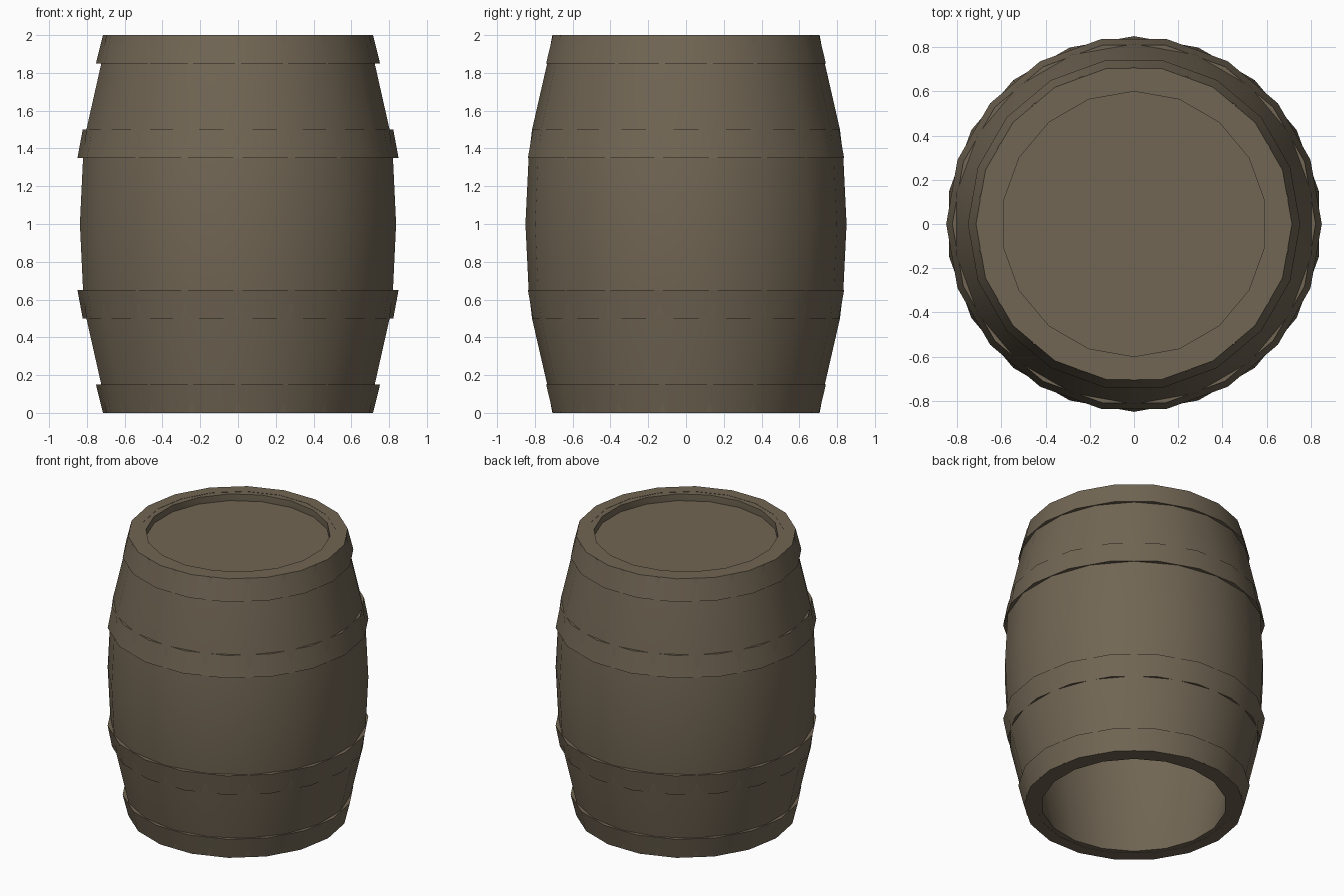
import bpy, math

if "Cube" in bpy.data.objects:
    bpy.data.objects.remove(bpy.data.objects["Cube"])

SIDES = 18

wood = bpy.data.materials.new("weathered_wood")
wood.diffuse_color = (0.165, 0.132, 0.088, 1)
wood.use_nodes = True
wood.node_tree.nodes["Principled BSDF"].inputs["Base Color"].default_value = wood.diffuse_color


def lathe(name, profile, offset=0.0, closed=True, cap=False):
    """Spin a (radius, z) profile around the z axis."""
    verts, faces = [], []
    n = len(profile)
    for i in range(SIDES):
        a = 2 * math.pi * i / SIDES + math.radians(offset)
        verts += [(r * math.cos(a), r * math.sin(a), z) for r, z in profile]
    for i in range(SIDES):
        j = (i + 1) % SIDES
        for k in range(n if closed else n - 1):
            m = (k + 1) % n
            faces.append((i * n + k, j * n + k, j * n + m, i * n + m))
    if cap:  # close both ends of an open profile
        faces.append([i * n for i in reversed(range(SIDES))])
        faces.append([i * n + n - 1 for i in range(SIDES)])
    me = bpy.data.meshes.new(name)
    me.from_pydata(verts, [], faces)
    me.materials.append(wood)
    ob = bpy.data.objects.new(name, me)
    bpy.context.collection.objects.link(ob)
    bpy.ops.object.select_all(action='DESELECT')
    ob.select_set(True)
    bpy.context.view_layer.objects.active = ob
    bpy.ops.object.shade_smooth_by_angle(angle=math.radians(30))
    return ob


# bulging hollow body, open underneath
half = [(0.708, 0.002), (0.735, 0.15), (0.815, 0.5), (0.833, 0.65)]
outer = half + [(0.85, 1.0)] + [(r, 2 - z) for r, z in reversed(half)]
inner = [(0.60, 1.998), (0.60, 1.9), (0.70, 1.5), (0.735, 1.0),
         (0.70, 0.5), (0.60, 0.002)]
lathe("barrel_body", outer + inner, offset=10)

# recessed lid
lathe("lid", [(0.605, 1.90), (0.605, 1.95)], offset=10, closed=False, cap=True)


# four hoops, mirrored about the middle: flared towards the belly
def hoop(name, z0, r0, z1, r1, flip):
    prof = [(r0, z0), (r1, z1), (r1 - 0.08, z1), (r0 - 0.08, z0)]
    if flip:
        prof = [(r, 2 - z) for r, z in reversed(prof)]
    lathe(name, prof)


for flip, side in ((False, "lower"), (True, "upper")):
    hoop(side + "_rim_hoop", 0.0, 0.715, 0.15, 0.752, flip)
    hoop(side + "_belly_hoop", 0.5, 0.822, 0.65, 0.85, flip)
